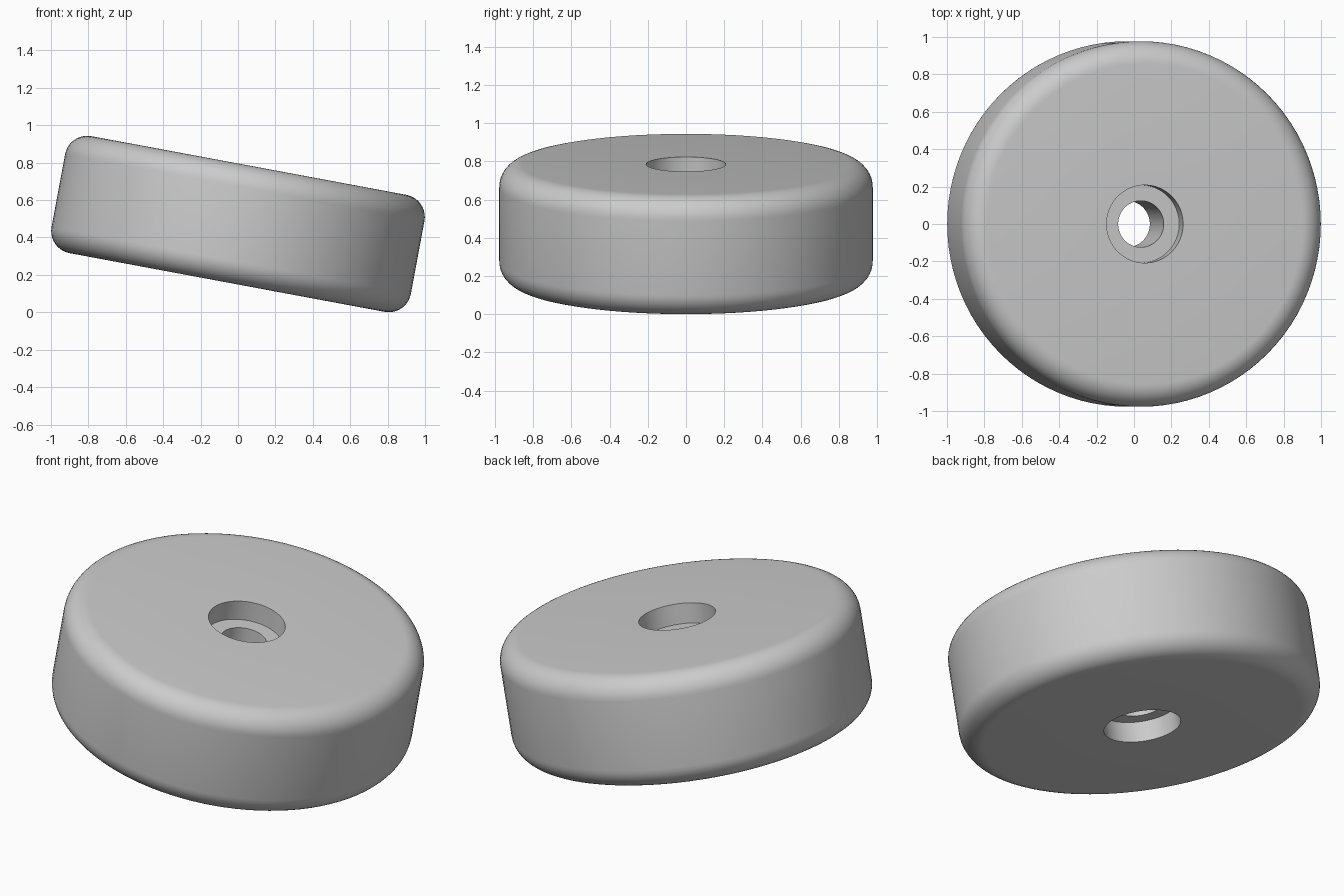
import bpy, bmesh, math
from mathutils import Vector

old = bpy.data.objects.get("Cube")
if old:
    bpy.data.objects.remove(old, do_unlink=True)

RADIUS, HALF, FILLET = 0.977, 0.318, 0.12
BORE, RECESS, RECESS_DEPTH = 0.124, 0.208, 0.115
TILT, CENTRE_Z = math.radians(10.55), 0.472
SEGMENTS, ARC = 96, 10

grey = bpy.data.materials.new("light_grey")
grey.use_nodes = True
colour = (0.6, 0.6, 0.6, 1)
grey.diffuse_color = colour
grey.node_tree.nodes["Principled BSDF"].inputs["Base Color"].default_value = colour

# Upper half of the cross-section: bore, stepped recess, flat face, rounded rim
upper = [(BORE, HALF - RECESS_DEPTH), (RECESS, HALF - RECESS_DEPTH), (RECESS, HALF)]
for i in range(ARC + 1):
    a = math.pi / 2 * (1 - i / ARC)
    upper.append((RADIUS - FILLET + FILLET * math.cos(a),
                  HALF - FILLET + FILLET * math.sin(a)))

# The lower half mirrors the upper one
profile = upper + [(r, -z) for r, z in reversed(upper)]

# Wheel disc: revolve the closed cross-section
bm = bmesh.new()
verts = [bm.verts.new((r, 0, z)) for r, z in profile]
edges = [bm.edges.new((v, verts[i - 1])) for i, v in enumerate(verts)]
bmesh.ops.spin(bm, geom=verts + edges, cent=Vector(), axis=Vector((0, 0, 1)),
               angle=2 * math.pi, steps=SEGMENTS, use_merge=True)
bmesh.ops.remove_doubles(bm, verts=bm.verts[:], dist=1e-5)
bmesh.ops.recalc_face_normals(bm, faces=bm.faces[:])
mesh = bpy.data.meshes.new("wheel_disc")
bm.to_mesh(mesh)
bm.free()
mesh.materials.append(grey)

disc = bpy.data.objects.new("wheel_disc", mesh)
bpy.context.collection.objects.link(disc)
disc.location.z = CENTRE_Z
disc.rotation_euler.y = TILT

# Smooth rim with crisp recess edges
bpy.ops.object.select_all(action='DESELECT')
disc.select_set(True)
bpy.context.view_layer.objects.active = disc
bpy.ops.object.shade_smooth_by_angle(angle=math.radians(30))
